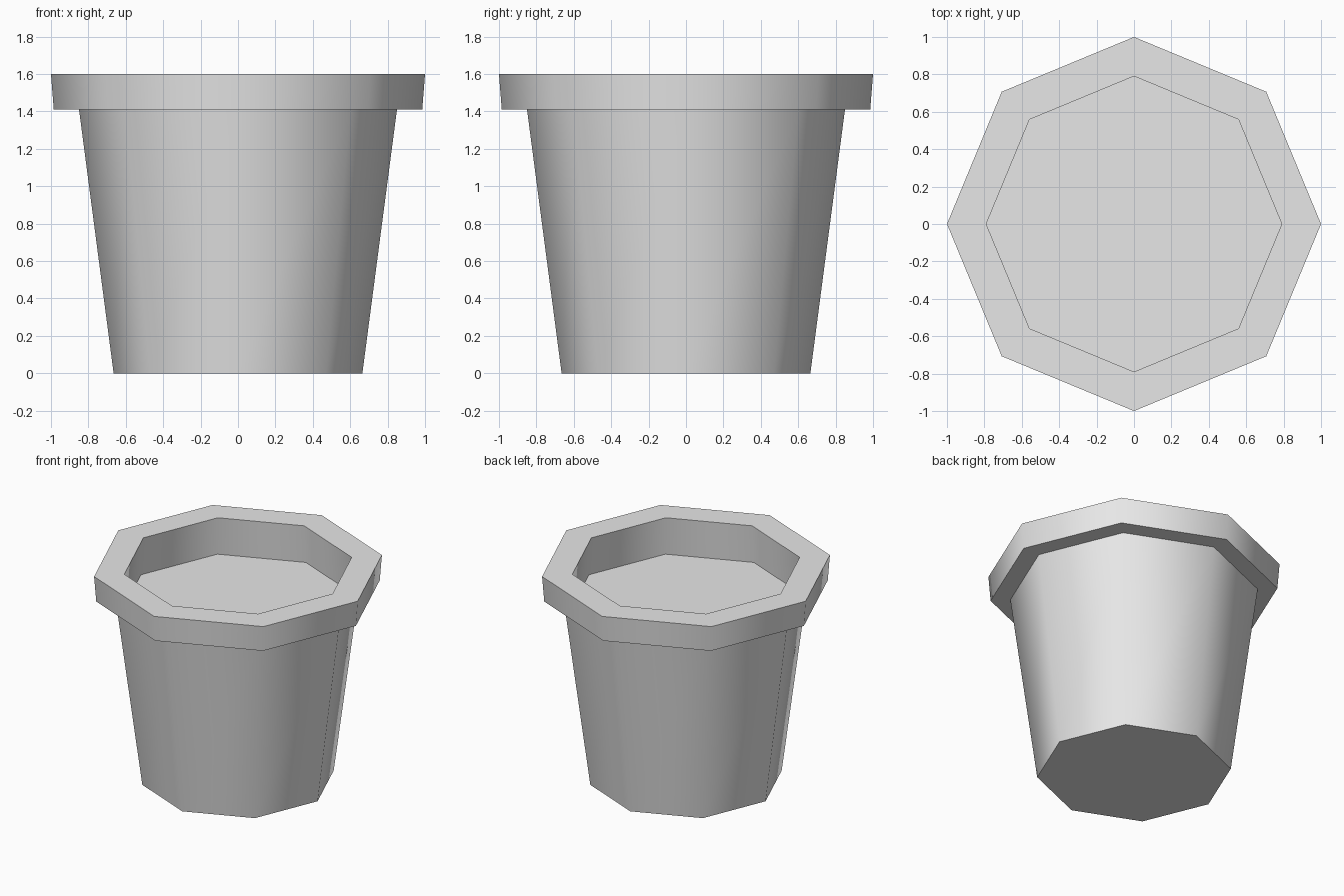
import bpy
import bmesh
from math import cos, sin, pi, radians

SIDES = 8

cube = bpy.data.objects.get("Cube")
if cube:
    bpy.data.objects.remove(cube, do_unlink=True)

# Plain grey for the whole pot
grey = bpy.data.materials.new("light_grey")
grey.use_nodes = True
colour = (0.8, 0.8, 0.8, 1)
grey.diffuse_color = colour
bsdf = next(n for n in grey.node_tree.nodes if n.type == 'BSDF_PRINCIPLED')
bsdf.inputs["Base Color"].default_value = colour


def lathe(name, profile, material):
    """Turn a (radius, height) profile into a closed eight-sided body."""
    bm = bmesh.new()
    rings = []
    for radius, z in profile:
        rings.append([bm.verts.new((radius * cos(2 * pi * i / SIDES),
                                    radius * sin(2 * pi * i / SIDES), z))
                      for i in range(SIDES)])
    for low, high in zip(rings, rings[1:]):
        for i in range(SIDES):
            j = (i + 1) % SIDES
            bm.faces.new((low[i], low[j], high[j], high[i]))
    bm.faces.new(reversed(rings[0]))
    bm.faces.new(rings[-1])
    bmesh.ops.recalc_face_normals(bm, faces=bm.faces[:])
    mesh = bpy.data.meshes.new(name)
    bm.to_mesh(mesh)
    bm.free()
    mesh.materials.append(material)
    obj = bpy.data.objects.new(name, mesh)
    bpy.context.collection.objects.link(obj)
    return obj


# Tapered wall, overhanging rim, and recessed soil floor inside
pot = lathe("plant_pot", [
    (0.665, 0.0),    # base
    (0.85, 1.41),    # top of wall
    (0.985, 1.41),   # underside of rim
    (1.0, 1.6),      # outer lip
    (0.79, 1.6),     # inner lip
    (0.81, 1.316),   # soil floor
], grey)

# Smooth around the sides, crisp at rim and base
bpy.ops.object.select_all(action='DESELECT')
pot.select_set(True)
bpy.context.view_layer.objects.active = pot
bpy.ops.object.shade_smooth_by_angle(angle=radians(60))
